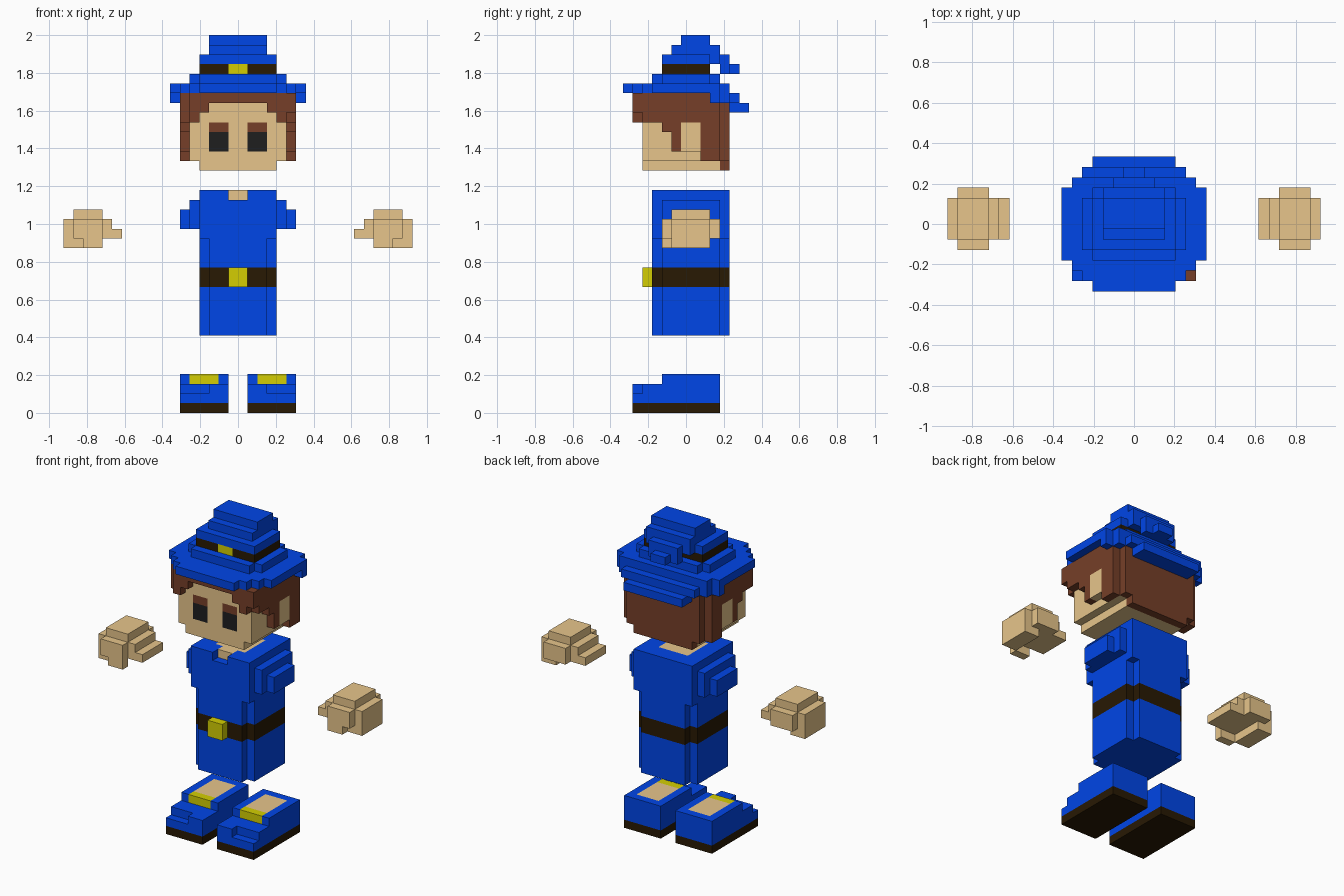
import bpy, bmesh
from mathutils import Vector

if "Cube" in bpy.data.objects:
    bpy.data.objects.remove(bpy.data.objects["Cube"])

U = 2 / 39  # edge of one cube


def linear(c):
    c /= 255
    return c / 12.92 if c <= 0.04045 else ((c + 0.055) / 1.055) ** 2.4


PALETTE = {
    "blue_cloth": (0, 72, 238),
    "skin": (232, 198, 139),
    "brown_hair": (118, 63, 40),
    "dark_leather": (40, 25, 3),
    "yellow_metal": (211, 206, 2),
    "eye_black": (30, 30, 31),
}
MATS = []
for name, rgb in PALETTE.items():
    m = bpy.data.materials.new(name)
    m.diffuse_color = (*[linear(c) for c in rgb], 1)
    m.use_nodes = True
    m.node_tree.nodes["Principled BSDF"].inputs["Base Color"].default_value = m.diffuse_color
    MATS.append(m)
BLUE, SKIN, HAIR, LEATHER, YELLOW, BLACK = range(6)
EMPTY = None


class Blocks:
    """Grid of cubes: fill boxes in order, later boxes repaint or clear earlier ones."""

    def __init__(self):
        self.cells = {}

    def box(self, x, y, z, color, mirror=False):
        for i in range(*x):
            for j in range(*y):
                for k in range(*z):
                    for c in {i, -1 - i} if mirror else {i}:
                        if color is EMPTY:
                            self.cells.pop((c, j, k), None)
                        else:
                            self.cells[c, j, k] = color

    def wide(self, half, y, z, color):
        self.box((-half, half), y, z, color)

    def build(self, name, flip=False):
        bm = bmesh.new()
        s = -1 if flip else 1
        for (i, j, k), color in self.cells.items():
            centre = Vector((i + .5, j - 6, k + .5))
            for axis in range(3):
                for d in (-1, 1):
                    n = Vector((0, 0, 0))
                    n[axis] = d
                    if (i + int(n.x), j + int(n.y), k + int(n.z)) in self.cells:
                        continue
                    a, b = Vector((0, 0, 0)), Vector((0, 0, 0))
                    a[(axis + 1) % 3] = .5
                    b[(axis + 2) % 3] = .5 * d
                    vs = []
                    for p, q in ((-1, -1), (1, -1), (1, 1), (-1, 1)):
                        v = (centre + n * .5 + a * p + b * q) * U
                        v.x *= s
                        vs.append(bm.verts.new(v))
                    f = bm.faces.new(vs[::s])
                    f.material_index = color
        bmesh.ops.remove_doubles(bm, verts=bm.verts, dist=U * .01)
        mesh = bpy.data.meshes.new(name)
        bm.to_mesh(mesh)
        bm.free()
        for m in MATS:
            mesh.materials.append(m)
        ob = bpy.data.objects.new(name, mesh)
        bpy.context.collection.objects.link(ob)


# Shoes: sole, stepped toe, yellow tongue and ankle in the opening
shoe = Blocks()
shoe.box((1, 6), (1, 10), (0, 1), LEATHER)
shoe.box((1, 6), (1, 10), (1, 3), BLUE)
shoe.box((3, 6), (1, 2), (2, 3), EMPTY)
shoe.box((1, 6), (4, 10), (3, 4), BLUE)
shoe.box((2, 5), (4, 5), (3, 4), YELLOW)
shoe.box((2, 5), (5, 9), (3, 4), SKIN)
shoe.build("right_shoe")
shoe.build("left_shoe", flip=True)

# Robe: body with notched corners, belt, buckle, neck opening and sleeves
robe = Blocks()
robe.wide(4, (3, 11), (8, 23), BLUE)
robe.wide(4, (3, 11), (13, 15), LEATHER)
for y in ((3, 4), (10, 11)):
    robe.box((3, 4), y, (8, 18), EMPTY, mirror=True)
robe.wide(1, (2, 3), (13, 15), YELLOW)
robe.wide(2, (5, 9), (22, 23), SKIN)
robe.wide(1, (4, 5), (22, 23), SKIN)
robe.wide(1, (3, 4), (22, 23), EMPTY)
robe.box((4, 5), (4, 10), (19, 22), BLUE, mirror=True)
robe.box((5, 6), (5, 9), (19, 21), BLUE, mirror=True)
robe.build("robe")

# Hands: rounded fist with thumb and a curled finger
hand = Blocks()
hand.box((14, 18), (5, 9), (18, 20), SKIN)
hand.box((16, 18), (5, 9), (17, 18), SKIN)
hand.box((14, 17), (4, 10), (18, 20), SKIN)
hand.box((14, 16), (4, 5), (17, 18), SKIN)
hand.box((14, 17), (5, 9), (20, 21), SKIN)
hand.box((13, 14), (5, 9), (18, 20), SKIN)
hand.box((12, 13), (5, 9), (18, 19), SKIN)
hand.build("right_hand")
hand.build("left_hand", flip=True)

# Head: face, hair shell, sideburns, ears, fringe and eyes
head = Blocks()
head.wide(4, (2, 10), (25, 26), SKIN)
head.wide(5, (2, 10), (26, 33), SKIN)
head.wide(4, (10, 11), (25, 26), HAIR)
head.wide(5, (10, 11), (26, 33), HAIR)
for y, low in (((2, 4), 30), ((4, 5), 29), ((5, 8), 27), ((8, 10), 26)):
    head.box((5, 6), y, (low, 33), HAIR, mirror=True)
head.box((5, 6), (6, 8), (27, 30), SKIN, mirror=True)
for x, low in (((0, 3), 32), ((3, 4), 31), ((4, 5), 30)):
    head.box(x, (1, 2), (low, 33), HAIR, mirror=True)
head.box((5, 6), (1, 2), (31, 33), HAIR)  # loose lock on one side only
head.box((1, 3), (2, 3), (27, 29), BLACK, mirror=True)
head.box((1, 3), (2, 3), (29, 30), HAIR, mirror=True)
head.build("head")

# Hat: round brim drooping at the back, stepped crown, band and folded tip
hat = Blocks()
for half, y in ((4, (0, 1)), (5, (1, 2)), (6, (2, 3)), (7, (3, 10)), (6, (10, 11))):
    hat.wide(half, y, (33, 34), BLUE)
hat.box((6, 7), (9, 10), (32, 33), BLUE, mirror=True)
hat.box((5, 6), (10, 11), (32, 33), BLUE, mirror=True)
hat.wide(5, (11, 12), (32, 33), BLUE)
hat.wide(4, (11, 13), (31, 32), BLUE)
hat.wide(5, (4, 9), (34, 35), BLUE)
hat.wide(4, (3, 10), (34, 35), BLUE)
hat.wide(4, (4, 9), (35, 36), LEATHER)
hat.wide(1, (4, 5), (35, 36), YELLOW)
hat.wide(4, (4, 9), (36, 37), BLUE)
hat.wide(3, (9, 10), (36, 37), BLUE)
hat.wide(2, (10, 11), (35, 37), BLUE)
hat.wide(1, (11, 12), (35, 36), BLUE)
hat.wide(3, (5, 10), (37, 38), BLUE)
hat.wide(3, (6, 9), (38, 39), BLUE)
hat.build("hat")
